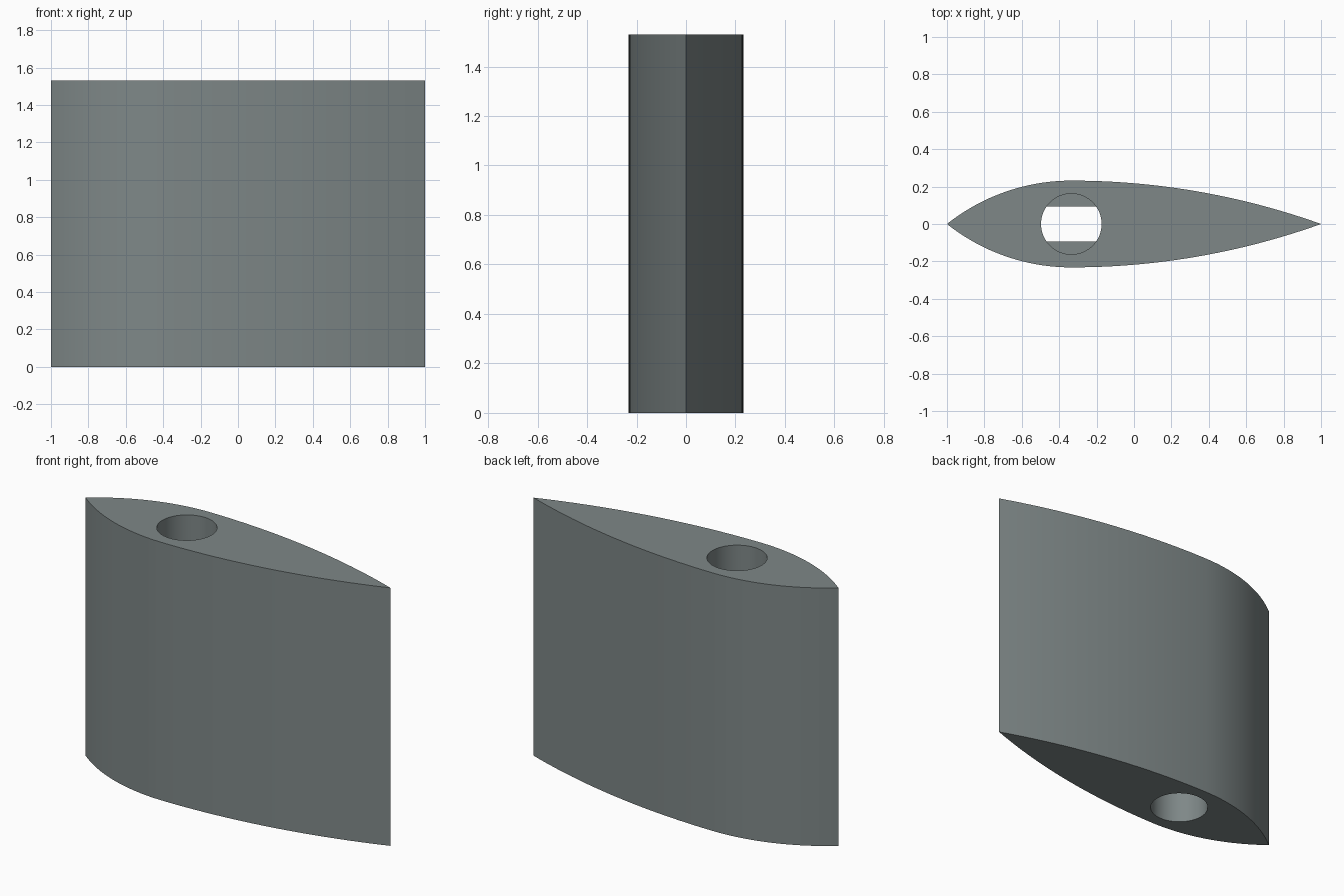
import bpy, bmesh, math

if "Cube" in bpy.data.objects:
    bpy.data.objects.remove(bpy.data.objects["Cube"])

HEIGHT, HALF = 1.53, 0.232        # fin height and half thickness
APEX = -0.335                     # thickest station, also the bore centre
BORE_R, FLAT = 0.162, 0.094       # bore radius, half width across the flats
LEDGE = (0.51, 1.02)              # height range of the flat-sided bore

grey = bpy.data.materials.new("slate_grey")
grey.diffuse_color = (0.21, 0.245, 0.245, 1)
grey.use_nodes = True
grey.node_tree.nodes["Principled BSDF"].inputs["Base Color"].default_value = grey.diffuse_color


def prism(name, outline, z0, z1):
    """Extrude a closed 2D outline between two heights."""
    bm = bmesh.new()
    base = bm.faces.new([bm.verts.new((x, y, z0)) for x, y in outline])
    top = bmesh.ops.extrude_face_region(bm, geom=[base])["geom"]
    bmesh.ops.translate(bm, vec=(0, 0, z1 - z0),
                        verts=[v for v in top if isinstance(v, bmesh.types.BMVert)])
    bmesh.ops.recalc_face_normals(bm, faces=bm.faces)
    mesh = bpy.data.meshes.new(name)
    bm.to_mesh(mesh)
    bm.free()
    mesh.materials.append(grey)
    obj = bpy.data.objects.new(name, mesh)
    bpy.context.collection.objects.link(obj)
    return obj


def arc(tip, n):
    """Circular arc from a sharp tip to the level crown at the apex."""
    run = abs(tip - APEX)
    r = (run ** 2 + HALF ** 2) / (2 * HALF)
    sweep = math.asin(run / r)
    side = math.copysign(1, tip - APEX)
    return [(APEX + side * r * math.sin(sweep * (1 - i / n)),
             HALF - r + r * math.cos(sweep * (1 - i / n))) for i in range(n + 1)]


# Streamlined fin body: two arcs per side, mirrored across y
upper = arc(-1, 24) + arc(1, 24)[-2::-1]
lower = [(x, -y) for x, y in upper[-2:0:-1]]
fin = prism("fin_body", upper + lower, 0, HEIGHT)

# Round bore at both ends, flat-sided bore through the middle
angles = [2 * math.pi * i / 64 for i in range(64)]
circle = [(APEX + BORE_R * math.cos(a), BORE_R * math.sin(a)) for a in angles]
corner = math.asin(FLAT / BORE_R)
half = [-corner + 2 * corner * i / 12 for i in range(13)]
slot = [(APEX + s * BORE_R * math.cos(a), s * BORE_R * math.sin(a))
        for s in (1, -1) for a in half]
cutters = [prism("lower_bore_cutter", circle, -0.1, LEDGE[0]),
           prism("upper_bore_cutter", circle, LEDGE[1], HEIGHT + 0.1),
           prism("flat_bore_cutter", slot, LEDGE[0] - 0.1, LEDGE[1] + 0.1)]
for cutter in cutters:
    mod = fin.modifiers.new(cutter.name, "BOOLEAN")
    mod.operation, mod.solver, mod.object = "DIFFERENCE", "EXACT", cutter

# Apply the cuts, drop the cutters and smooth the curved walls
bpy.context.view_layer.objects.active = fin
fin.select_set(True)
for cutter in cutters:
    bpy.ops.object.modifier_apply(modifier=cutter.name)
    bpy.data.objects.remove(cutter)
bpy.ops.object.shade_smooth_by_angle(angle=math.radians(30))
